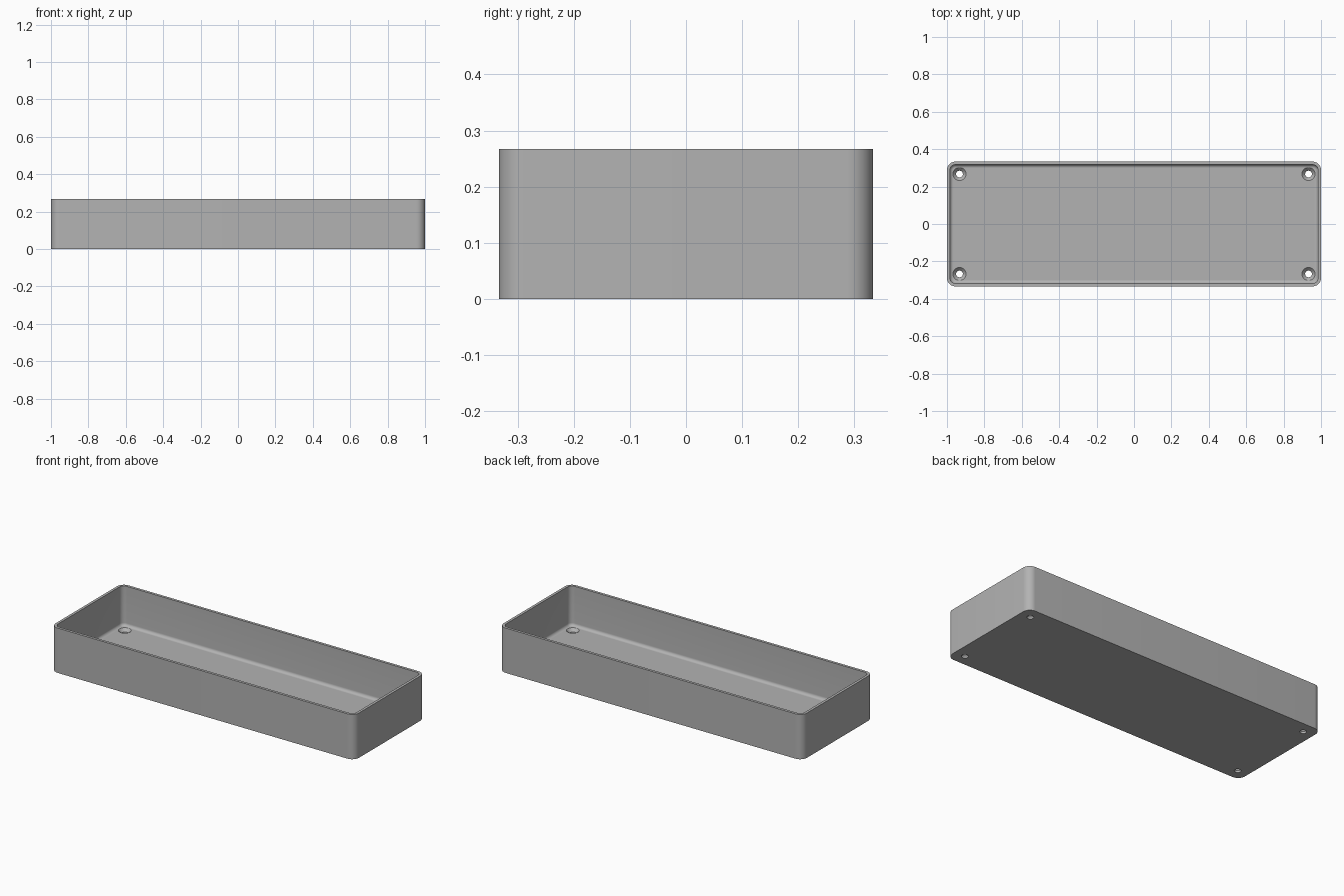
import bpy, bmesh
from math import sin, cos, pi

cube = bpy.data.objects.get("Cube")
if cube:
    bpy.data.objects.remove(cube)

LENGTH, WIDTH, HEIGHT = 2.0, 0.667, 0.267
WALL, FLOOR, CORNER, FILLET = 0.016, 0.03, 0.045, 0.018
HOLE_X, HOLE_Y = 0.933, 0.267

grey = bpy.data.materials.new("plain grey")
grey.use_nodes = True
colour = (0.45, 0.45, 0.45, 1)
grey.diffuse_color = colour
grey.node_tree.nodes["Principled BSDF"].inputs["Base Color"].default_value = colour


def rounded_ring(bm, inset, z, steps=10):
    """Ring of vertices around a rounded rectangle."""
    r = max(CORNER - inset, 0.008)
    cx, cy = LENGTH / 2 - inset - r, WIDTH / 2 - inset - r
    ring = []
    for q, (sx, sy) in enumerate([(1, 1), (-1, 1), (-1, -1), (1, -1)]):
        for i in range(steps + 1):
            a = (q + i / steps) * pi / 2
            ring.append(bm.verts.new((sx * cx + r * cos(a), sy * cy + r * sin(a), z)))
    return ring


def finish(bm, name):
    bmesh.ops.recalc_face_normals(bm, faces=bm.faces)
    mesh = bpy.data.meshes.new(name)
    bm.to_mesh(mesh)
    bm.free()
    mesh.materials.append(grey)
    obj = bpy.data.objects.new(name, mesh)
    bpy.context.collection.objects.link(obj)
    return obj


# Tray shell: outer wall, rim, inner wall, floor fillet
profile = [(0, 0), (0, HEIGHT), (WALL, HEIGHT)]
for i in range(9):
    a = i / 8 * pi / 2
    profile.append((WALL + FILLET * (1 - cos(a)), FLOOR + FILLET * (1 - sin(a))))
bm = bmesh.new()
rings = [rounded_ring(bm, inset, z) for inset, z in profile]
for low, high in zip(rings, rings[1:]):
    for i in range(len(low)):
        j = (i + 1) % len(low)
        bm.faces.new((low[i], low[j], high[j], high[i]))
bm.faces.new(rings[0])
bm.faces.new(rings[-1])
tray = finish(bm, "tray")

# Countersunk screw hole cutters, one per corner
bm = bmesh.new()
hole_profile = [(0.018, -0.05), (0.018, 0.012), (0.035, FLOOR), (0.035, 0.07)]
for sx in (-1, 1):
    for sy in (-1, 1):
        circles = []
        for r, z in hole_profile:
            circles.append([bm.verts.new((sx * HOLE_X + r * cos(k * pi / 16),
                                          sy * HOLE_Y + r * sin(k * pi / 16), z))
                            for k in range(32)])
        for low, high in zip(circles, circles[1:]):
            for k in range(32):
                n = (k + 1) % 32
                bm.faces.new((low[k], low[n], high[n], high[k]))
        bm.faces.new(circles[0])
        bm.faces.new(circles[-1])
cutter = finish(bm, "screw_hole_cutter")
cutter.hide_render = True
cutter.hide_viewport = True

cut = tray.modifiers.new("screw holes", "BOOLEAN")
cut.operation = "DIFFERENCE"
cut.solver = "EXACT"
cut.object = cutter

# Smooth rounded corners, sharp rims
bpy.ops.object.select_all(action="DESELECT")
tray.select_set(True)
bpy.context.view_layer.objects.active = tray
bpy.ops.object.modifier_apply(modifier=cut.name)
bpy.data.objects.remove(cutter)
bpy.ops.object.shade_smooth_by_angle(angle=pi / 6)
